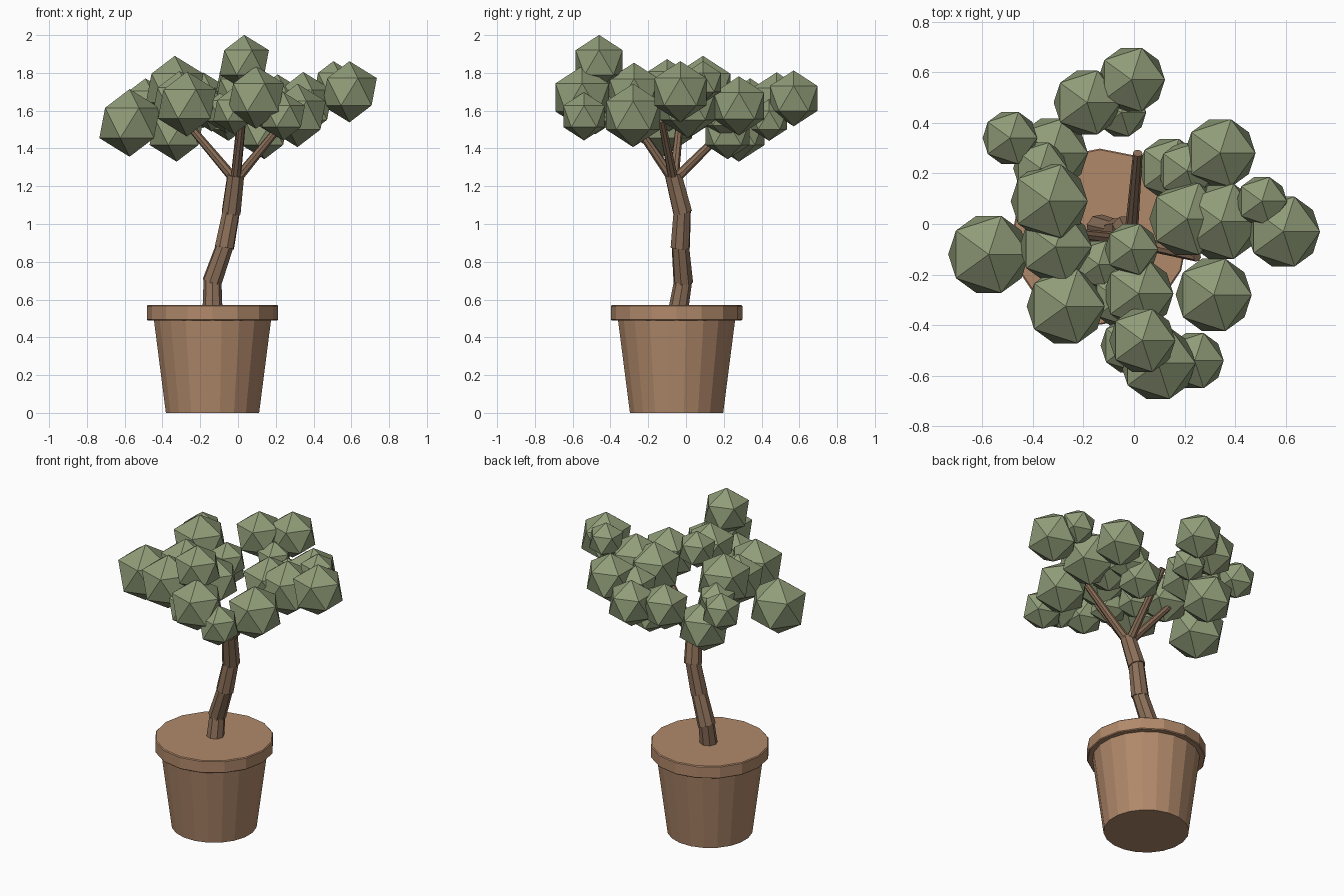
import bpy
import math
from mathutils import Vector

starter = bpy.data.objects.get("Cube")
if starter:
    bpy.data.objects.remove(starter, do_unlink=True)


def make_material(name, color):
    material = bpy.data.materials.new(name)
    material.use_nodes = True
    rgba = (*color, 1)
    material.diffuse_color = rgba
    material.node_tree.nodes["Principled BSDF"].inputs["Base Color"].default_value = rgba
    return material


terracotta = make_material("terracotta", (0.44, 0.25, 0.145))
bark = make_material("bark brown", (0.26, 0.16, 0.10))
leaf = make_material("sage green", (0.28, 0.335, 0.19))


def finish(name, material):
    part = bpy.context.object
    part.name = name
    part.data.materials.append(material)
    return part


def tapered_rod(name, start, end, r_start, r_end, sides, material, turn=0.0):
    """Flat-sided cone section running between two points."""
    start, end = Vector(start), Vector(end)
    axis = end - start
    bpy.ops.mesh.primitive_cone_add(
        vertices=sides, radius1=r_start, radius2=r_end,
        depth=axis.length, location=(start + end) / 2)
    part = finish(name, material)
    if axis.xy.length > 0.001:
        part.rotation_euler = axis.to_track_quat("Z", "Y").to_euler()
    else:
        part.rotation_euler.z = turn
    return part


# Pot: tapered body and a wide rim closed by a flat top
pot_x, pot_y = -0.135, -0.05
tapered_rod("pot_body", (pot_x, pot_y, 0), (pot_x, pot_y, 0.5),
            0.25, 0.315, 20, terracotta, math.radians(9))
rim = tapered_rod("pot_rim", (pot_x, pot_y, 0.49), (pot_x, pot_y, 0.57),
                  0.348, 0.348, 16, terracotta)
bevel = rim.modifiers.new("soft_edge", "BEVEL")
bevel.width = 0.005
bevel.segments = 1

# Trunk: four leaning segments, each slightly overlapping the next
joints = [Vector(p) for p in (
    (-0.135, -0.04, 0.55), (-0.135, -0.015, 0.70), (-0.07, -0.03, 0.885),
    (-0.035, -0.02, 1.07), (-0.013, -0.065, 1.25))]
for low, high in zip(joints, joints[1:]):
    overlap = (high - low).normalized() * 0.01
    tapered_rod("trunk_segment", low - overlap, high + overlap,
                0.053, 0.047, 8, bark)

# Branches fan out from the top of the trunk
fork = joints[-1] - Vector((0, 0, 0.02))
branch_ends = {
    "right_branch": (-0.30, -0.03, 1.57),
    "left_branch": (0.25, -0.13, 1.55),
    "front_branch": (0.03, -0.33, 1.62),
    "back_branch": (0.015, 0.28, 1.57),
}
for name, end in branch_ends.items():
    tapered_rod(name, fork, end, 0.027, 0.019, 8, bark)

# Foliage: faceted balls grouped by bough, as x, y, z, radius
foliage = {
    "right_leaves": [
        (-0.574, -0.12, 1.535, 0.179), (-0.49, 0.34, 1.65, 0.121),
        (-0.325, 0.28, 1.49, 0.16), (-0.37, 0.22, 1.64, 0.12),
        (-0.335, 0.09, 1.72, 0.17), (-0.31, -0.09, 1.65, 0.16),
        (-0.27, -0.325, 1.635, 0.172), (-0.14, -0.16, 1.6, 0.11)],
    "back_leaves": [
        (-0.185, 0.48, 1.655, 0.148), (-0.01, 0.57, 1.665, 0.148),
        (-0.05, 0.44, 1.55, 0.11)],
    "left_leaves": [
        (0.34, 0.28, 1.625, 0.157), (0.14, 0.22, 1.48, 0.137),
        (0.21, 0.21, 1.58, 0.13), (0.21, 0.02, 1.625, 0.167),
        (0.345, 0.01, 1.63, 0.175), (0.59, -0.03, 1.70, 0.162),
        (0.505, 0.09, 1.75, 0.112), (0.315, -0.28, 1.575, 0.168)],
    "front_leaves": [
        (0.24, -0.54, 1.57, 0.128), (0.095, -0.55, 1.67, 0.166),
        (0.033, -0.46, 1.855, 0.146), (-0.02, -0.48, 1.6, 0.125),
        (0.018, -0.275, 1.70, 0.154), (-0.06, -0.3, 1.6, 0.12),
        (-0.01, -0.1, 1.755, 0.118)],
}
for name, balls in foliage.items():
    for x, y, z, radius in balls:
        bpy.ops.mesh.primitive_ico_sphere_add(
            subdivisions=1, radius=radius, location=(x, y, z))
        finish(name, leaf)
